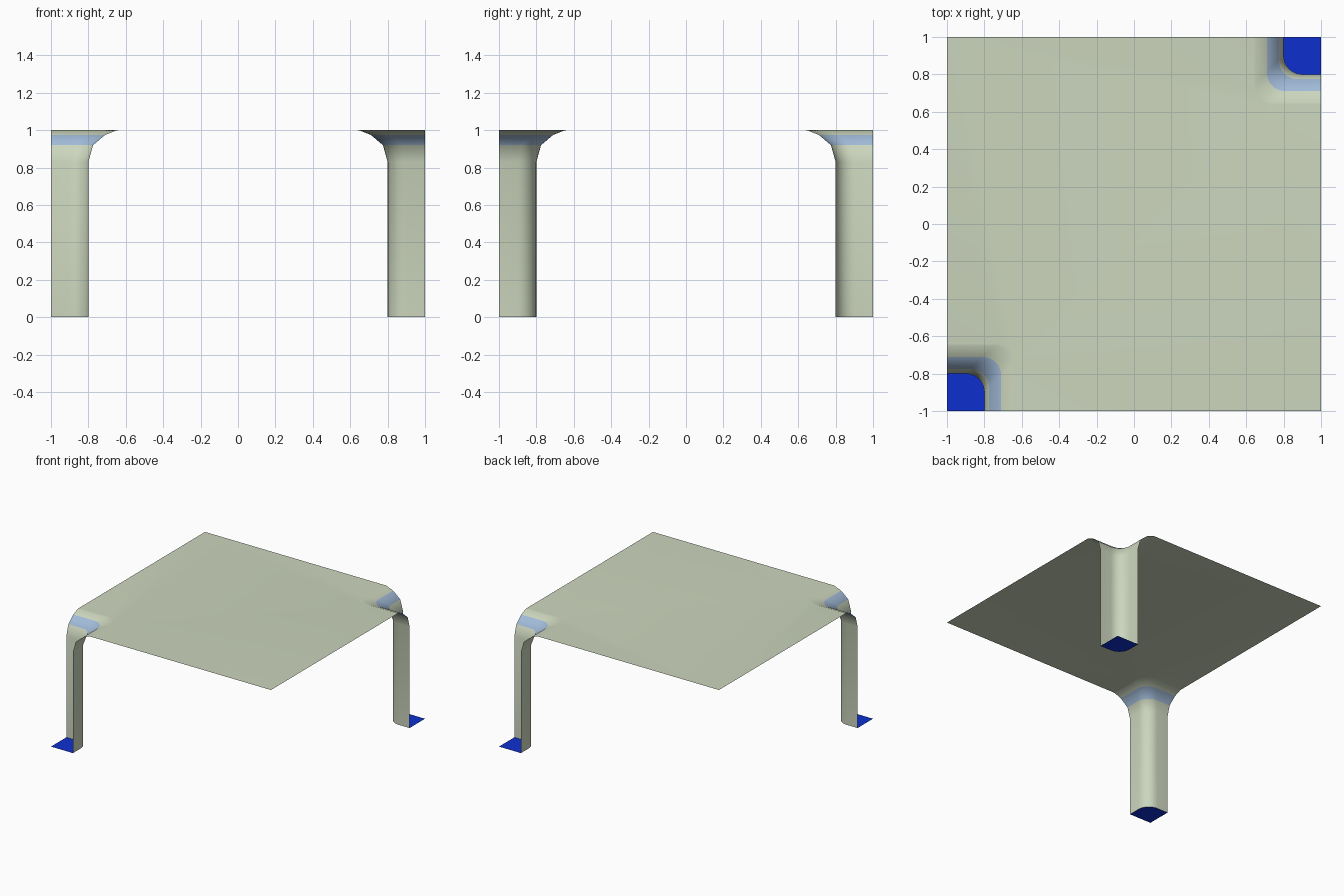
import bpy, bmesh, math

if "Cube" in bpy.data.objects:
    bpy.data.objects.remove(bpy.data.objects["Cube"])


def material(name, rgb):
    m = bpy.data.materials.new(name)
    m.diffuse_color = (*rgb, 1)
    m.use_nodes = True
    m.node_tree.nodes["Principled BSDF"].inputs["Base Color"].default_value = m.diffuse_color
    return m


SAND = material("sand_green", (0.60, 0.67, 0.51))
TILE = material("light_blue", (0.36, 0.50, 0.70))
WATER = material("deep_blue", (0.004, 0.03, 0.62))

RADIUS, STEPS = 0.1, 8
# well profile from the floor up: distance from centre, height
PROFILE = [(0.80, 0.0), (0.80, 0.83), (0.775, 0.92), (0.71, 0.975),
           (0.65, 0.999), (0.64, 1.0)]
BAND = 2  # profile segment that carries the blue band


def outline(a, sign):
    """Rounded corner outline; sign -1 turns it to the opposite corner."""
    c = -a - RADIUS
    pts = [(-1, -a)]
    for i in range(STEPS + 1):
        t = math.pi / 2 * (1 - i / STEPS)
        pts.append((c + RADIUS * math.cos(t), c + RADIUS * math.sin(t)))
    pts.append((-a, -1))
    return [(x * sign, y * sign) for x, y in pts]


def make_object(name, bm, mats):
    mesh = bpy.data.meshes.new(name)
    bm.to_mesh(mesh)
    bm.free()
    for m in mats:
        mesh.materials.append(m)
    ob = bpy.data.objects.new(name, mesh)
    bpy.context.collection.objects.link(ob)
    return ob


# deck with the two well walls and their rims
bm = bmesh.new()
deck = []
for sign in (1, -1):
    rings = [[bm.verts.new((x, y, z)) for x, y in outline(a, sign)]
             for a, z in PROFILE]
    for s, (lo, hi) in enumerate(zip(rings, rings[1:])):
        for k in range(len(lo) - 1):
            f = bm.faces.new((lo[k], lo[k + 1], hi[k + 1], hi[k]))
            f.material_index = int(s == BAND)
    deck += rings[-1] + [bm.verts.new((sign, -sign, 1))]
bm.faces.new(deck)
surface = make_object("deck_and_walls", bm, [SAND, TILE])
bpy.context.view_layer.objects.active = surface
surface.select_set(True)
bpy.ops.object.shade_smooth_by_angle(angle=math.radians(50))

# blue floors of the wells
for name, sign in (("front_left_floor", 1), ("back_right_floor", -1)):
    bm = bmesh.new()
    pts = [(-sign, -sign)] + outline(PROFILE[0][0], sign)[::-1]
    bm.faces.new([bm.verts.new((x, y, 0)) for x, y in pts])
    make_object(name, bm, [WATER])
